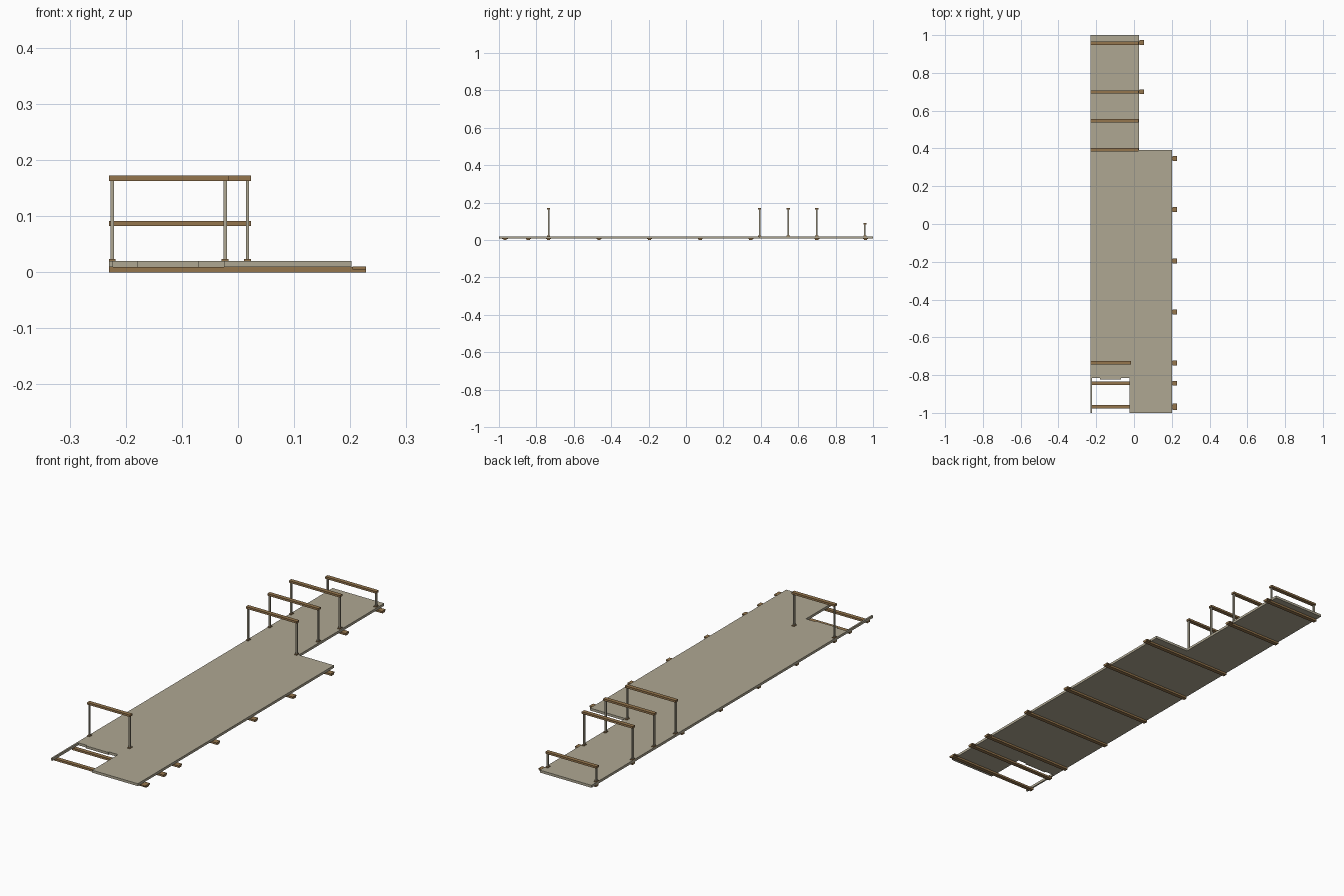
import bpy, bmesh

if "Cube" in bpy.data.objects:
    bpy.data.objects.remove(bpy.data.objects["Cube"])


def material(name, rgb):
    m = bpy.data.materials.new(name)
    m.diffuse_color = (*rgb, 1)
    m.use_nodes = True
    m.node_tree.nodes["Principled BSDF"].inputs["Base Color"].default_value = m.diffuse_color
    return m


DECK = material("weathered_deck", (0.43, 0.39, 0.29))
WOOD = material("brown_timber", (0.30, 0.18, 0.075))


def finish(name, bm, mat):
    bmesh.ops.recalc_face_normals(bm, faces=bm.faces[:])
    me = bpy.data.meshes.new(name)
    bm.to_mesh(me)
    bm.free()
    me.materials.append(mat)
    ob = bpy.data.objects.new(name, me)
    bpy.context.collection.objects.link(ob)
    return ob


def slab(name, outline, z0, z1, mat):
    """Extrude a flat outline upward."""
    bm = bmesh.new()
    face = bm.faces.new([bm.verts.new((x, y, z0)) for x, y in outline])
    out = bmesh.ops.extrude_face_region(bm, geom=[face])
    for v in out["geom"]:
        if isinstance(v, bmesh.types.BMVert):
            v.co.z = z1
    return finish(name, bm, mat)


def box(name, x0, x1, y0, y1, z0, z1, mat):
    return slab(name, [(x0, y0), (x1, y0), (x1, y1), (x0, y1)], z0, z1, mat)


# Deck with narrow rear walkway, front opening and thin edge strip
slab("deck", [(-0.223, -1), (-0.223, -0.816), (-0.18, -0.816), (-0.18, -0.822),
              (-0.07, -0.822), (-0.07, -0.816), (-0.025, -0.816), (-0.025, -1),
              (0.202, -1), (0.202, 0.393), (0.027, 0.393), (0.027, 1),
              (-0.23, 1), (-0.23, -1)], 0.009, 0.02, DECK)

# Cross beams below the deck, with small projecting end blocks
beams = [(y, 0.228) for y in (-0.968, -0.843, -0.735, -0.465, -0.195, 0.076, 0.347)]
beams += [(0.70, 0.053), (0.96, 0.053)]
for i, (y, x1) in enumerate(beams):
    box(f"cross_beam_{i}", -0.23, x1, y - 0.009, y + 0.009, 0, 0.009, WOOD)
    h = 0.017 if i == 0 else 0.013
    box(f"beam_end_{i}", x1 - 0.024, x1, y - h, y + h, 0.005, 0.0105, WOOD)

# Railings: posts on base plates with a timber bar on top
rails = [(-0.735, -0.017, 0.172), (0.393, 0.023, 0.172), (0.546, 0.023, 0.172),
         (0.699, 0.023, 0.172), (0.957, 0.023, 0.091)]
for i, (y, x1, top) in enumerate(rails):
    box(f"rail_bar_{i}", -0.23, x1, y - 0.009, y + 0.009, top - 0.009, top, WOOD)
    for side, x in (("left", -0.224), ("right", x1 - 0.006)):
        box(f"rail_post_{side}_{i}", x - 0.003, x + 0.003, y - 0.004, y + 0.004,
            0.02, top - 0.009, DECK)
        box(f"post_base_{side}_{i}", x - 0.006, x + 0.006, y - 0.009, y + 0.009,
            0.0195, 0.0235, WOOD)
